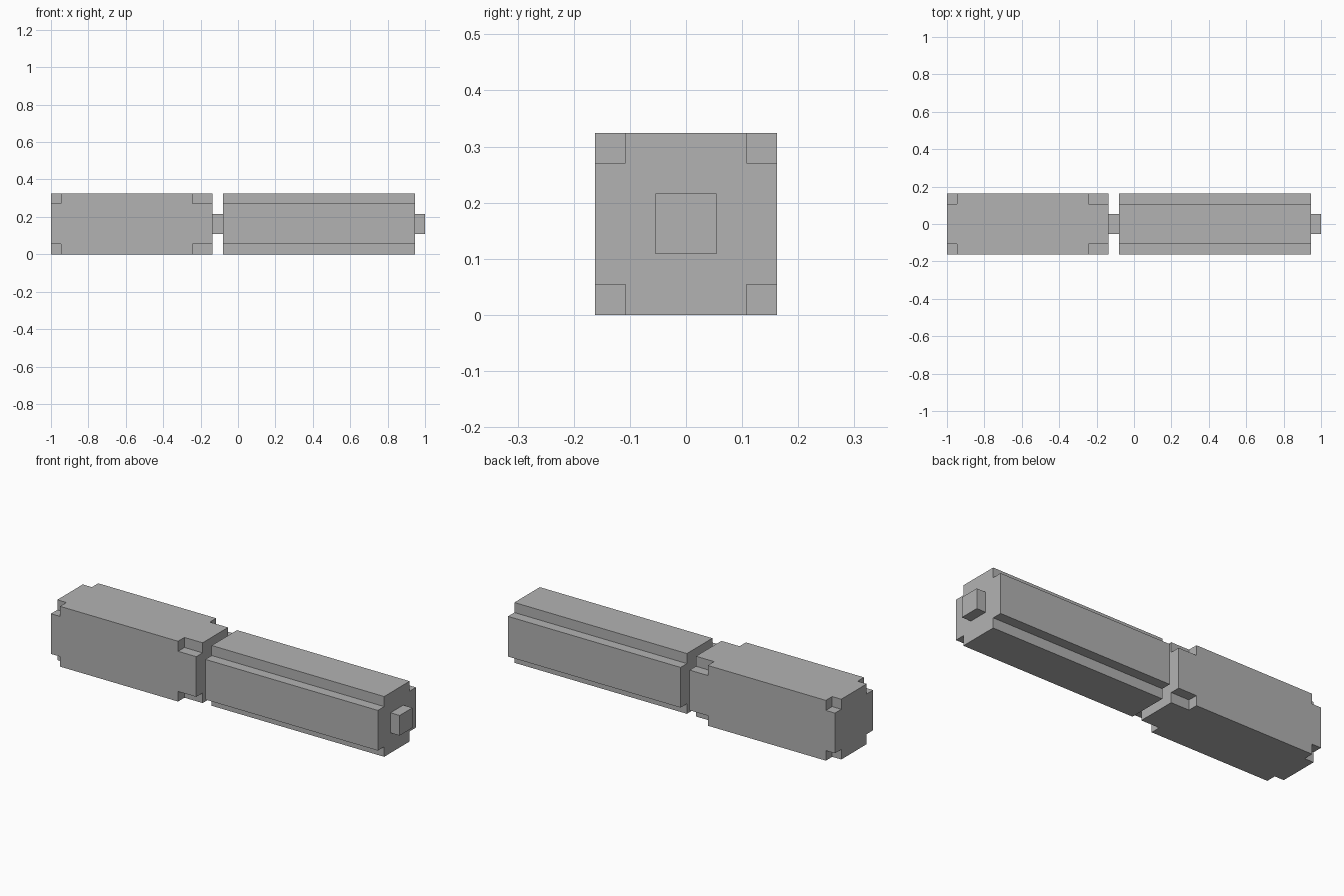
import bpy, bmesh, math
from itertools import product
from mathutils import Vector

if "Cube" in bpy.data.objects:
    bpy.data.objects.remove(bpy.data.objects["Cube"], do_unlink=True)

U = 2 / 37          # module: every dimension is a whole number of these
HALF = 3            # half width of the square section, in modules

grey = bpy.data.materials.new("plain grey")
grey.use_nodes = True
colour = (0.448, 0.448, 0.448, 1)
grey.diffuse_color = colour
grey.node_tree.nodes["Principled BSDF"].inputs["Base Color"].default_value = colour


def to_world(p):
    """Module coordinates (x from the right-hand end, y and z from the axis) to scene units."""
    return Vector((p[0] * U - 1, p[1] * U, (p[2] + HALF) * U))


def block(name, xs, ys, filled):
    """Skin of the filled cells of a grid; filled takes cell indices i, j, k."""
    cuts = (xs, ys, ys)
    counts = [len(c) - 1 for c in cuts]

    def solid(c):
        return all(0 <= c[a] < counts[a] for a in range(3)) and filled(*c)

    bm = bmesh.new()
    for cell in product(*map(range, counts)):
        if not solid(cell):
            continue
        for axis, side in product(range(3), (0, 1)):
            neighbour = list(cell)
            neighbour[axis] += 2 * side - 1
            if solid(neighbour):
                continue
            b, c = (axis + 1) % 3, (axis + 2) % 3
            corners = []
            for db, dc in ((0, 0), (1, 0), (1, 1), (0, 1)):
                idx = list(cell)
                idx[axis] += side
                idx[b] += db
                idx[c] += dc
                corners.append(bm.verts.new(to_world([cuts[a][idx[a]] for a in range(3)])))
            bm.faces.new(corners if side else corners[::-1])
    # Weld the skin and merge coplanar faces
    bmesh.ops.remove_doubles(bm, verts=bm.verts, dist=U / 100)
    bmesh.ops.dissolve_limit(bm, angle_limit=math.radians(1),
                             verts=bm.verts, edges=bm.edges)
    bmesh.ops.recalc_face_normals(bm, faces=bm.faces)
    mesh = bpy.data.meshes.new(name)
    bm.to_mesh(mesh)
    bm.free()
    mesh.materials.append(grey)
    obj = bpy.data.objects.new(name, mesh)
    bpy.context.collection.objects.link(obj)


section = (-HALF, 1 - HALF, HALF - 1, HALF)

# Thick block with its eight corners notched
block("notched_block", (0, 1, 14, 16), section,
      lambda i, j, k: i == 1 or j == 1 or k == 1)

# Long bar with a groove along each of its four edges
block("grooved_bar", (17, 36), section,
      lambda i, j, k: j == 1 or k == 1)

# Square pins: one joins the two bodies, one sticks out of the end
for name, start in (("joining_pin", 16), ("end_pin", 36)):
    block(name, (start, start + 1), (-1, 1), lambda i, j, k: True)
